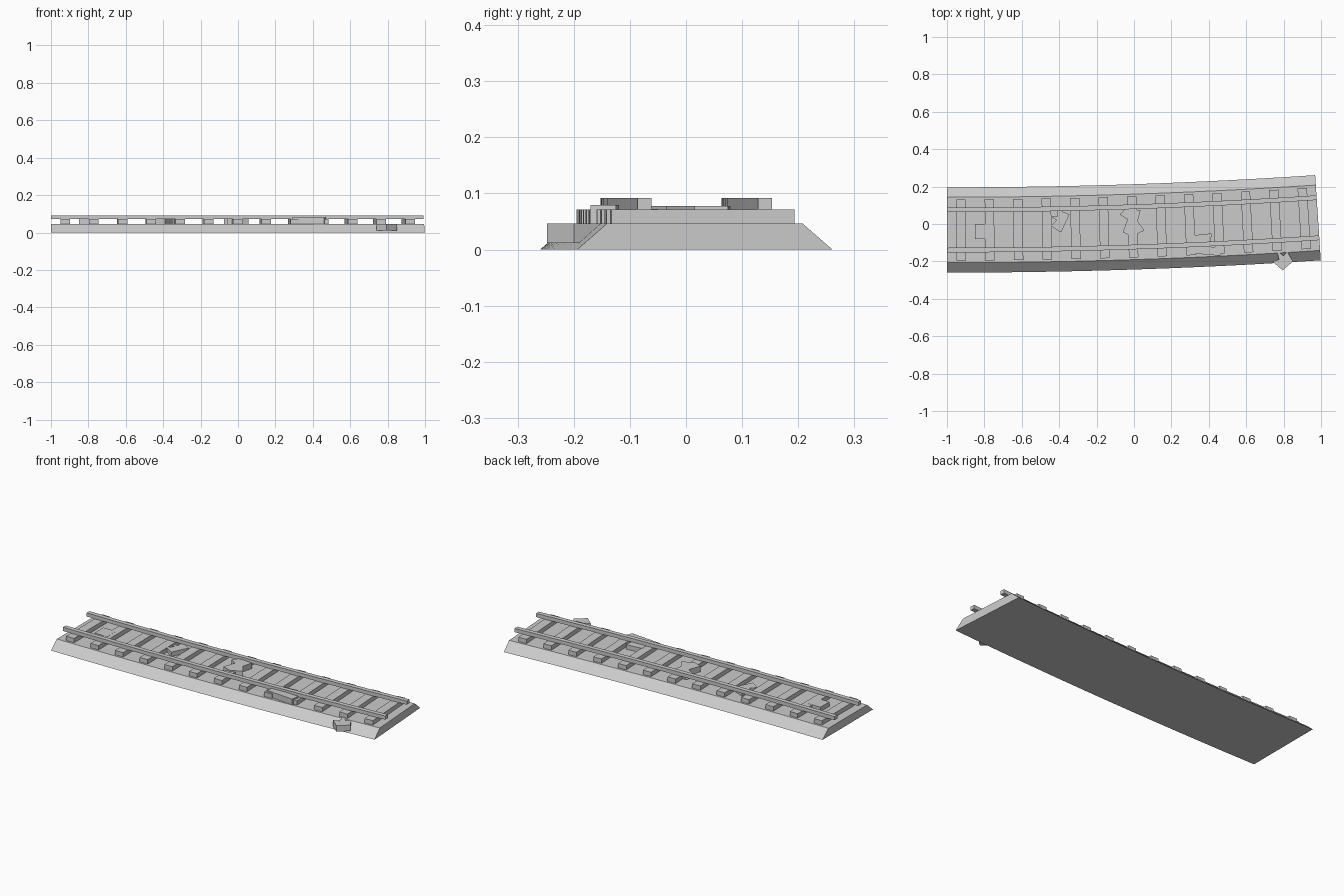
import bpy, bmesh, math
from mathutils import Vector

if "Cube" in bpy.data.objects:
    bpy.data.objects.remove(bpy.data.objects["Cube"], do_unlink=True)

LENGTH, TURN, START_Y = 1.985, 0.066, -0.032
RADIUS = LENGTH / TURN

stone = bpy.data.materials.new("plain grey")
stone.use_nodes = True
grey = (0.6, 0.6, 0.6, 1)
stone.diffuse_color = grey
stone.node_tree.nodes["Principled BSDF"].inputs["Base Color"].default_value = grey


def on_curve(s, side, z):
    """Point at distance s along the bend, shifted sideways."""
    a = s / RADIUS
    return Vector((-1 + (RADIUS * math.sin(a)) - side * math.sin(a),
                   START_Y + RADIUS * (1 - math.cos(a)) + side * math.cos(a), z))


def finish(name, bm):
    bmesh.ops.recalc_face_normals(bm, faces=bm.faces)
    mesh = bpy.data.meshes.new(name)
    bm.to_mesh(mesh)
    bm.free()
    mesh.materials.append(stone)
    obj = bpy.data.objects.new(name, mesh)
    bpy.context.collection.objects.link(obj)
    return obj


def sweep(name, profile, s0, s1, steps):
    """Sweep a closed (side, z) profile along the bend."""
    bm = bmesh.new()
    rings = []
    for i in range(steps + 1):
        s = s0 + (s1 - s0) * i / steps
        rings.append([bm.verts.new(on_curve(s, y, z)) for y, z in profile])
    n = len(profile)
    for a, b in zip(rings, rings[1:]):
        for i in range(n):
            j = (i + 1) % n
            bm.faces.new((a[i], a[j], b[j], b[i]))
    bm.faces.new(rings[0])
    bm.faces.new(rings[-1])
    return finish(name, bm)


def box_profile(y0, y1, z0, z1):
    return [(y0, z0), (y1, z0), (y1, z1), (y0, z1)]


def slab(name, outline, z0, z1):
    """Flat broken piece raised from an outline in plan."""
    bm = bmesh.new()
    face = bm.faces.new([bm.verts.new((x, y, z0)) for x, y in outline])
    up = bmesh.ops.extrude_face_region(bm, geom=[face])
    moved = [g for g in up["geom"] if isinstance(g, bmesh.types.BMVert)]
    bmesh.ops.translate(bm, verts=moved, vec=(0, 0, z1 - z0))
    return finish(name, bm)


# Sloped gravel bed
sweep("gravel_bed", [(-0.228, 0), (0.228, 0), (0.175, 0.046), (-0.175, 0.046)],
      0, LENGTH, 12)

# Sleepers
for i in range(13):
    s = 0.075 + 0.153 * i
    sweep("sleeper_%02d" % (i + 1), box_profile(-0.163, 0.163, 0.04, 0.071),
          s - 0.025, s + 0.025, 1)

# Pair of rails
for name, side in (("left_rail", 1), ("right_rail", -1)):
    sweep(name, box_profile(side * 0.095, side * 0.12, 0.071, 0.092), 0, LENGTH, 12)

# Broken slabs lying between the rails
slab("square_slab", [(-0.85, -0.08), (-0.77, -0.08), (-0.77, 0), (-0.85, 0)],
     0.04, 0.072)
slab("notched_slab", [(-0.45, 0.045), (-0.41, 0.04), (-0.41, 0.08), (-0.345, 0.05),
                      (-0.39, -0.045), (-0.445, -0.01), (-0.415, 0.02)], 0.04, 0.072)
slab("middle_slab", [(-0.05, 0.08), (0.035, 0.075), (0.02, 0.015), (0.055, -0.035),
                     (-0.01, -0.065), (-0.06, -0.045), (-0.035, 0.025),
                     (-0.075, 0.05)], 0.04, 0.078)
slab("inner_slab", [(0.32, -0.06), (0.415, -0.05), (0.41, -0.1), (0.36, -0.12),
                    (0.32, -0.125)], 0.04, 0.072)

# Plank outside the rail and rubble on the slope
slab("fallen_plank", [(0.29, -0.155), (0.46, -0.17), (0.47, -0.125), (0.3, -0.115)],
     0.04, 0.079)
slab("slope_rubble", [(0.74, -0.2), (0.795, -0.248), (0.85, -0.2), (0.82, -0.15),
                      (0.8, -0.17), (0.765, -0.145), (0.775, -0.19)], 0.012, 0.046)
